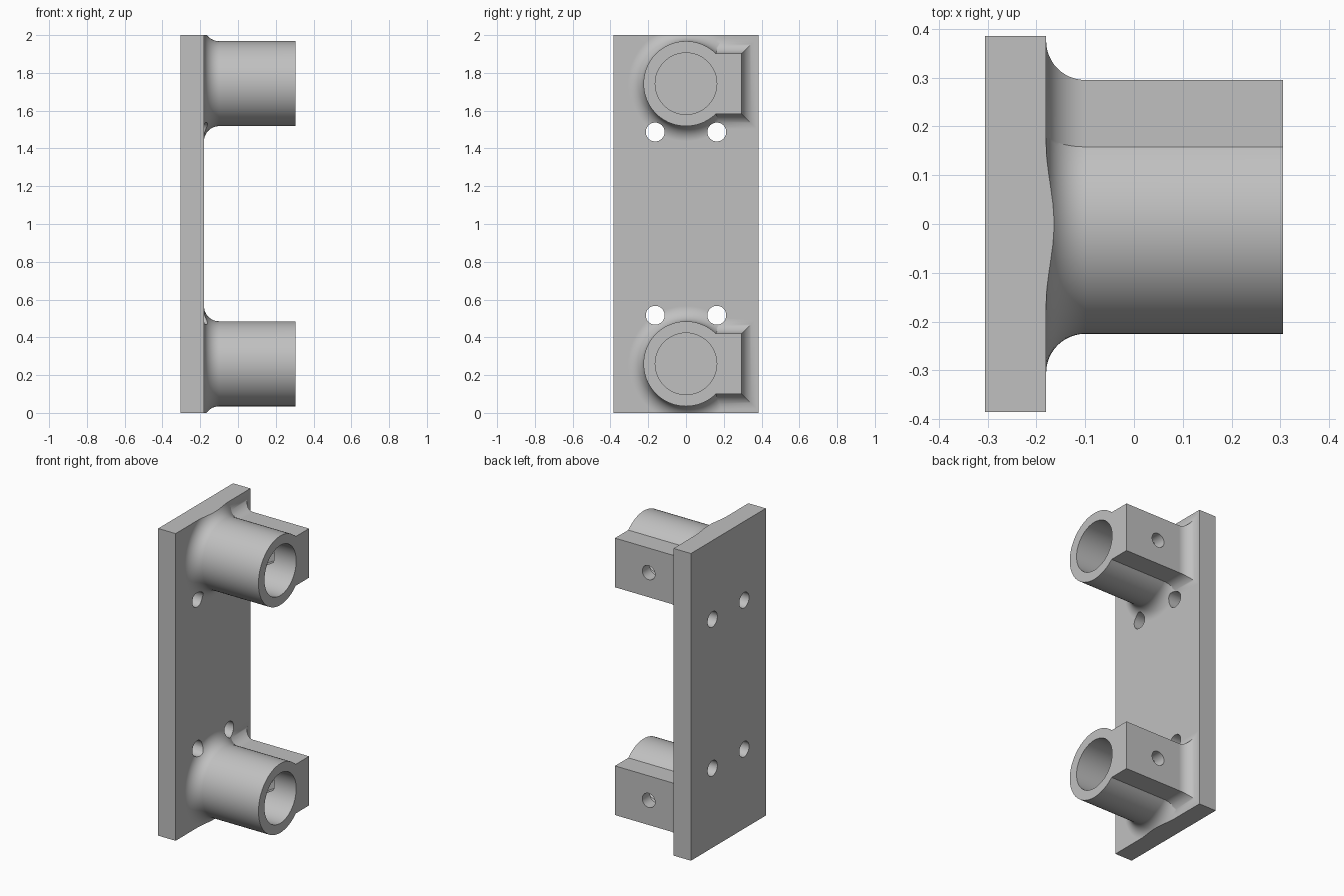
import bpy, bmesh
from math import sin, cos, pi, radians

cube = bpy.data.objects.get("Cube")
if cube:
    bpy.data.objects.remove(cube, do_unlink=True)

# Main dimensions
BACK, FACE, END = -0.305, -0.18, 0.305
CENTRES = (0.26, 1.743)
BOSS_R, BORE_R, FILLET = 0.225, 0.163, 0.08
LUG_Y, LUG_HALF = 0.295, 0.16
SCREW_MID_X = 0.0625

metal = bpy.data.materials.new("Plain grey")
metal.use_nodes = True
grey = (0.53, 0.53, 0.53, 1)
metal.diffuse_color = grey
metal.node_tree.nodes["Principled BSDF"].inputs["Base Color"].default_value = grey


def loft(name, rings):
    """Closed solid skinned through rings of equal point count."""
    bm = bmesh.new()
    loops = [[bm.verts.new(p) for p in ring] for ring in rings]
    n = len(loops[0])
    for a, b in zip(loops, loops[1:]):
        for i in range(n):
            j = (i + 1) % n
            bm.faces.new((a[i], a[j], b[j], b[i]))
    bm.faces.new(loops[0])
    bm.faces.new(loops[-1])
    bmesh.ops.recalc_face_normals(bm, faces=bm.faces)
    mesh = bpy.data.meshes.new(name)
    bm.to_mesh(mesh)
    bm.free()
    mesh.materials.append(metal)
    obj = bpy.data.objects.new(name, mesh)
    bpy.context.collection.objects.link(obj)
    return obj


def circle_x(x, r, y, z, n=72):
    return [(x, y + r * cos(2 * pi * i / n), z + r * sin(2 * pi * i / n)) for i in range(n)]


def circle_y(y, r, x, z, n):
    # half-step turn puts flats toward the x direction on a hexagon
    return [(x + r * cos(2 * pi * (i + .5) / n), y, z + r * sin(2 * pi * (i + .5) / n))
            for i in range(n)]


def rect_x(x, y0, y1, z0, z1):
    return [(x, y0, z0), (x, y1, z0), (x, y1, z1), (x, y0, z1)]


def box(name, x0, x1, *yz):
    return loft(name, [rect_x(x0, *yz), rect_x(x1, *yz)])


def combine(target, tool, operation):
    mod = target.modifiers.new(operation.title(), 'BOOLEAN')
    mod.operation, mod.solver, mod.object = operation, 'EXACT', tool
    bpy.context.view_layer.objects.active = target
    bpy.ops.object.modifier_apply(modifier=mod.name)
    bpy.data.objects.remove(tool, do_unlink=True)


# Concave root fillet: (x, outward offset)
steps = 12
flare = [(FACE + FILLET * (1 - cos(t)), FILLET * (1 - sin(t)))
         for t in (i * pi / 2 / steps for i in range(steps + 1))]

# Back plate, left overlong and trimmed together with the fillets
body = box("mounting_bracket", BACK, FACE, -0.385, 0.385, -0.1, 2.1)

# Round bosses and clamping lugs with flared roots
for zc in CENTRES:
    tube = [(FACE - 0.04, FILLET)] + flare + [(0.40, 0)]
    combine(body, loft("boss", [circle_x(x, BOSS_R + d, 0, zc) for x, d in tube]), 'UNION')
    block = [(FACE - 0.06, FILLET)] + flare + [(0.42, 0)]
    combine(body, loft("lug", [rect_x(x, 0.01, LUG_Y + d, zc - LUG_HALF - d, zc + LUG_HALF + d)
                               for x, d in block]), 'UNION')

# Trim to the plate ends and boss end faces
combine(body, box("trim", -1, END, -1, 1, 0, 2), 'INTERSECT')

for zc in CENTRES:
    # Blind bore, nut pocket and clamp screw hole
    combine(body, loft("bore", [circle_x(x, BORE_R, 0, zc) for x in (FACE, 0.5)]), 'DIFFERENCE')
    combine(body, loft("nut_pocket", [circle_y(y, 0.098, SCREW_MID_X, zc, 6)
                                      for y in (0, 0.215)]), 'DIFFERENCE')
    combine(body, loft("clamp_hole", [circle_y(y, 0.046, SCREW_MID_X, zc, 32)
                                      for y in (0.05, 0.5)]), 'DIFFERENCE')

# Four mounting holes through the plate
for z in (0.517, 1.487):
    for y in (-0.163, 0.163):
        combine(body, loft("mounting_hole", [circle_x(x, 0.05, y, z, 32)
                                             for x in (-0.5, 0.4)]), 'DIFFERENCE')

# Smooth curves, crisp edges, flat faces kept flat
bpy.ops.object.select_all(action='DESELECT')
body.select_set(True)
bpy.context.view_layer.objects.active = body
bpy.ops.object.shade_smooth_by_angle(angle=radians(30))
weighted = body.modifiers.new("Weighted normals", 'WEIGHTED_NORMAL')
weighted.keep_sharp = True
